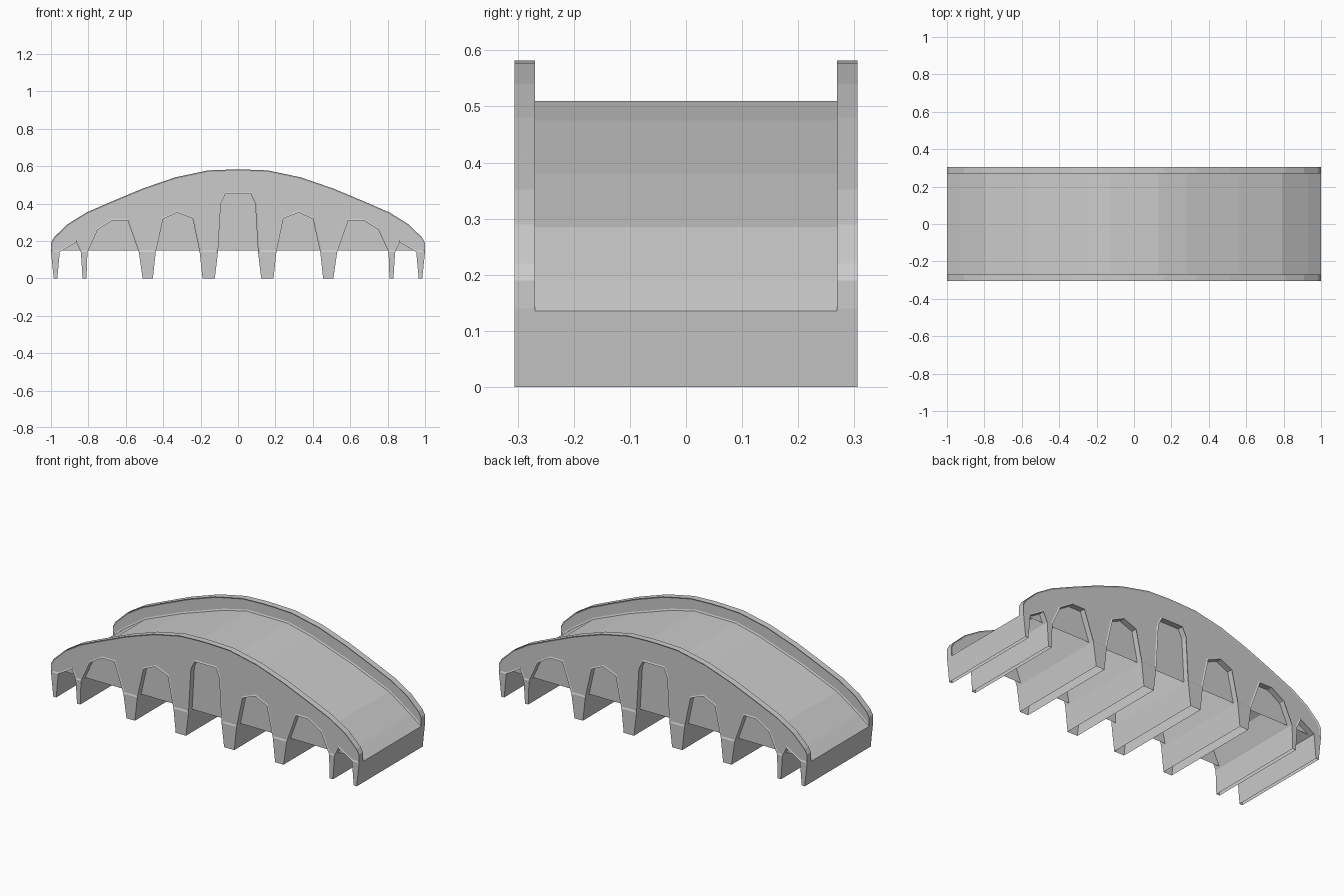
import bpy, bmesh

if "Cube" in bpy.data.objects:
    bpy.data.objects.remove(bpy.data.objects["Cube"])

WIDTH, INNER = 0.306, 0.269   # outer half width, inside of the parapets


def mirrored(half):
    """Mirror a left-half profile (ordered towards x = 0) onto the right."""
    return half + [(-x, z) for x, z in reversed(half)]


def extrude_profile(name, pts, half_y):
    bm = bmesh.new()
    face = bm.faces.new([bm.verts.new((x, -half_y, z)) for x, z in pts])
    ext = bmesh.ops.extrude_face_region(bm, geom=[face])["geom"]
    verts = [g for g in ext if isinstance(g, bmesh.types.BMVert)]
    bmesh.ops.translate(bm, verts=verts, vec=(0, 2 * half_y, 0))
    bmesh.ops.recalc_face_normals(bm, faces=bm.faces)
    me = bpy.data.meshes.new(name)
    bm.to_mesh(me)
    bm.free()
    ob = bpy.data.objects.new(name, me)
    bpy.context.collection.objects.link(ob)
    return ob


# Underside: tapered piers with faceted arches between them
under = mirrored([
    (-0.985, 0), (-0.966, 0), (-0.953, 0.14), (-0.865, 0.193), (-0.84, 0.14),
    (-0.831, 0), (-0.81, 0), (-0.805, 0.14), (-0.75, 0.26), (-0.67, 0.31),
    (-0.59, 0.31), (-0.53, 0.14), (-0.51, 0), (-0.455, 0), (-0.44, 0.14),
    (-0.40, 0.317), (-0.325, 0.352), (-0.243, 0.32), (-0.205, 0.14),
    (-0.19, 0), (-0.124, 0), (-0.107, 0.14), (-0.092, 0.40), (-0.068, 0.45)])

# Parapet outline along the top
top = mirrored([
    (-1, 0.14), (-1, 0.19), (-0.983, 0.22), (-0.91, 0.29), (-0.81, 0.352),
    (-0.67, 0.413), (-0.51, 0.48), (-0.335, 0.54), (-0.16, 0.577),
    (-0.03, 0.582)])

bridge = extrude_profile("bridge", under + top[::-1], WIDTH)

# Cutter that sinks the curved deck between the two parapets
deck = mirrored([
    (-1.1, 0.8), (-1.1, 0.135), (-1, 0.135), (-0.93, 0.19), (-0.79, 0.285),
    (-0.56, 0.38), (-0.28, 0.475), (-0.13, 0.51)])
cutter = extrude_profile("deck_cutter", deck, INNER)
mod = bridge.modifiers.new("deck_cut", 'BOOLEAN')
mod.operation = 'DIFFERENCE'
mod.solver = 'EXACT'
mod.object = cutter
bpy.context.view_layer.objects.active = bridge
bpy.ops.object.modifier_apply(modifier=mod.name)
bpy.data.objects.remove(cutter)

# Plinth line on the piers, then shallow recessed panels on the parapet sides
bm = bmesh.new()
bm.from_mesh(bridge.data)
bmesh.ops.bisect_plane(bm, geom=bm.verts[:] + bm.edges[:] + bm.faces[:],
                       plane_co=(0, 0, 0.14), plane_no=(0, 0, 1))
bm.normal_update()
for sign in (-1, 1):
    for y in (INNER, WIDTH):
        panel = [f for f in bm.faces
                 if abs(f.normal.y) > 0.99
                 and abs(f.calc_center_median().y - sign * y) < 0.003
                 and max(v.co.z for v in f.verts) > 0.16]
        if panel:
            bmesh.ops.inset_region(bm, faces=panel, thickness=0.008,
                                   depth=-0.004, use_even_offset=True)

# Piers are open at the foot
feet = [f for f in bm.faces if all(v.co.z < 0.001 for v in f.verts)]
bmesh.ops.delete(bm, geom=feet, context='FACES')
bm.to_mesh(bridge.data)
bm.free()
